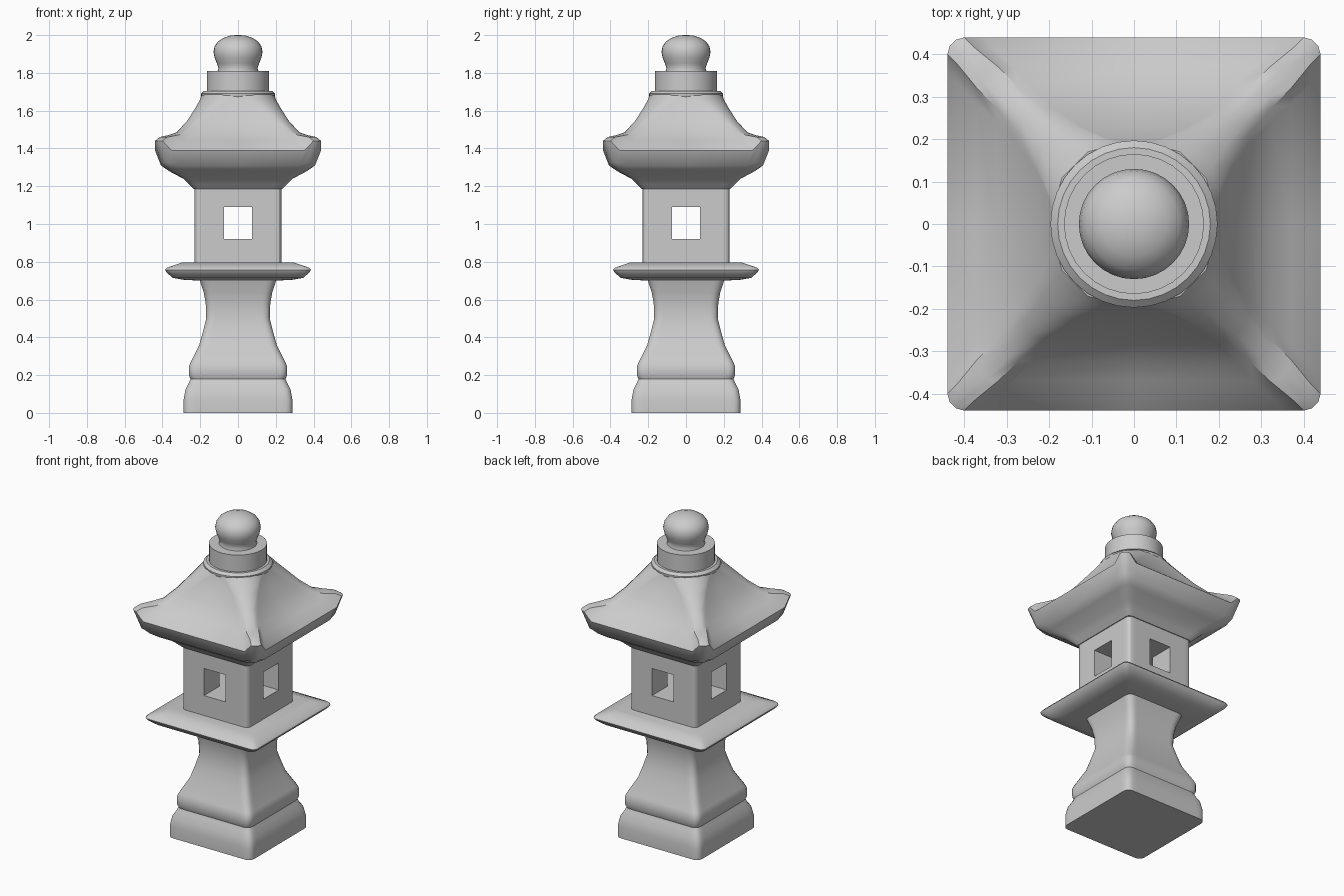
import bpy, bmesh
from math import sin, cos, pi, radians

if "Cube" in bpy.data.objects:
    bpy.data.objects.remove(bpy.data.objects["Cube"])


def smooth(obj, angle=35):
    bpy.ops.object.select_all(action='DESELECT')
    obj.select_set(True)
    bpy.context.view_layer.objects.active = obj
    bpy.ops.object.shade_smooth_by_angle(angle=radians(angle))


def loft(name, rings):
    """Skin a stack of equal-length closed rings and cap both ends."""
    bm = bmesh.new()
    rows = [[bm.verts.new(p) for p in ring] for ring in rings]
    n = len(rows[0])
    for a, b in zip(rows, rows[1:]):
        for i in range(n):
            j = (i + 1) % n
            bm.faces.new((a[i], a[j], b[j], b[i]))
    bm.faces.new(rows[0][::-1])
    bm.faces.new(rows[-1])
    bmesh.ops.recalc_face_normals(bm, faces=bm.faces)
    mesh = bpy.data.meshes.new(name)
    bm.to_mesh(mesh)
    bm.free()
    obj = bpy.data.objects.new(name, mesh)
    bpy.context.collection.objects.link(obj)
    return obj


def square(half, z, r=0.03, lift=0.0, steps=3):
    """Rounded square ring; lift raises only the corners."""
    pts, c = [], half - r
    for q in range(4):
        quarter = [(half, -0.88 * c, 0), (half, 0, 0), (half, 0.88 * c, 0)]
        for k in range(steps + 1):
            t = k / steps * pi / 2
            quarter.append((c + r * cos(t), c + r * sin(t), lift))
        ca, sa = (1, 0, -1, 0)[q], (0, 1, 0, -1)[q]
        pts += [(x * ca - y * sa, x * sa + y * ca, z + dz) for x, y, dz in quarter]
    return pts


def lathe(name, profile, sides):
    return loft(name, [[(r * cos(2 * pi * i / sides), r * sin(2 * pi * i / sides), z)
                        for i in range(sides)] for r, z in profile])


# Waisted pedestal
pedestal = [(0.288, 0), (0.288, 0.07), (0.278, 0.125), (0.26, 0.16), (0.252, 0.18),
            (0.26, 0.20), (0.26, 0.245), (0.25, 0.27), (0.205, 0.36), (0.183, 0.44),
            (0.168, 0.50), (0.171, 0.58), (0.182, 0.64), (0.205, 0.71)]
smooth(loft("pedestal", [square(h, z, 0.035) for h, z in pedestal]))

# Platform slab
slab = [(0.20, 0.70), (0.29, 0.705), (0.345, 0.715), (0.38, 0.745), (0.386, 0.757),
        (0.378, 0.768), (0.30, 0.795)]
smooth(loft("platform", [square(h, z, 0.03) for h, z in slab]))

# Light chamber with window openings on all four sides
chamber = loft("light_chamber", [square(0.23, z, 0.025) for z in (0.79, 1.195)])
for size in ((0.15, 0.8, 0.17), (0.8, 0.15, 0.17)):
    bpy.ops.mesh.primitive_cube_add(size=1, location=(0, 0, 1.005))
    cutter = bpy.context.object
    cutter.scale = size
    cutter.hide_render = True
    mod = chamber.modifiers.new("window", 'BOOLEAN')
    mod.operation, mod.solver, mod.object = 'DIFFERENCE', 'EXACT', cutter
    bpy.context.view_layer.objects.active = chamber
    bpy.ops.object.modifier_apply(modifier=mod.name)
    bpy.data.objects.remove(cutter)
smooth(chamber, 30)

# Roof: half width, height, corner radius, corner lift
roof = [(0.235, 1.185, 0.025, 0), (0.26, 1.21, 0.03, 0), (0.29, 1.24, 0.03, 0),
        (0.365, 1.28, 0.04, 0.005), (0.408, 1.31, 0.04, 0.015), (0.44, 1.39, 0.04, 0.05),
        (0.415, 1.41, 0.04, 0.05), (0.37, 1.44, 0.05, 0.03), (0.325, 1.47, 0.05, 0.015),
        (0.27, 1.535, 0.06, 0.01), (0.228, 1.605, 0.09, 0.005), (0.20, 1.66, 0.13, 0),
        (0.192, 1.685, 0.165, 0)]
smooth(loft("roof", [square(*row) for row in roof]))

# Round collar and drum above the roof
smooth(lathe("collar", [(0.19, 1.665), (0.197, 1.675), (0.197, 1.69), (0.18, 1.705)], 32))
smooth(lathe("drum", [(0.165, 1.70), (0.165, 1.81)], 32))

# Onion finial
finial = [(0.11, 1.805), (0.103, 1.825), (0.112, 1.85), (0.124, 1.88), (0.13, 1.91),
          (0.124, 1.94), (0.107, 1.965), (0.077, 1.985), (0.04, 1.997), (0.01, 2.0)]
smooth(lathe("finial", finial, 32), 60)
